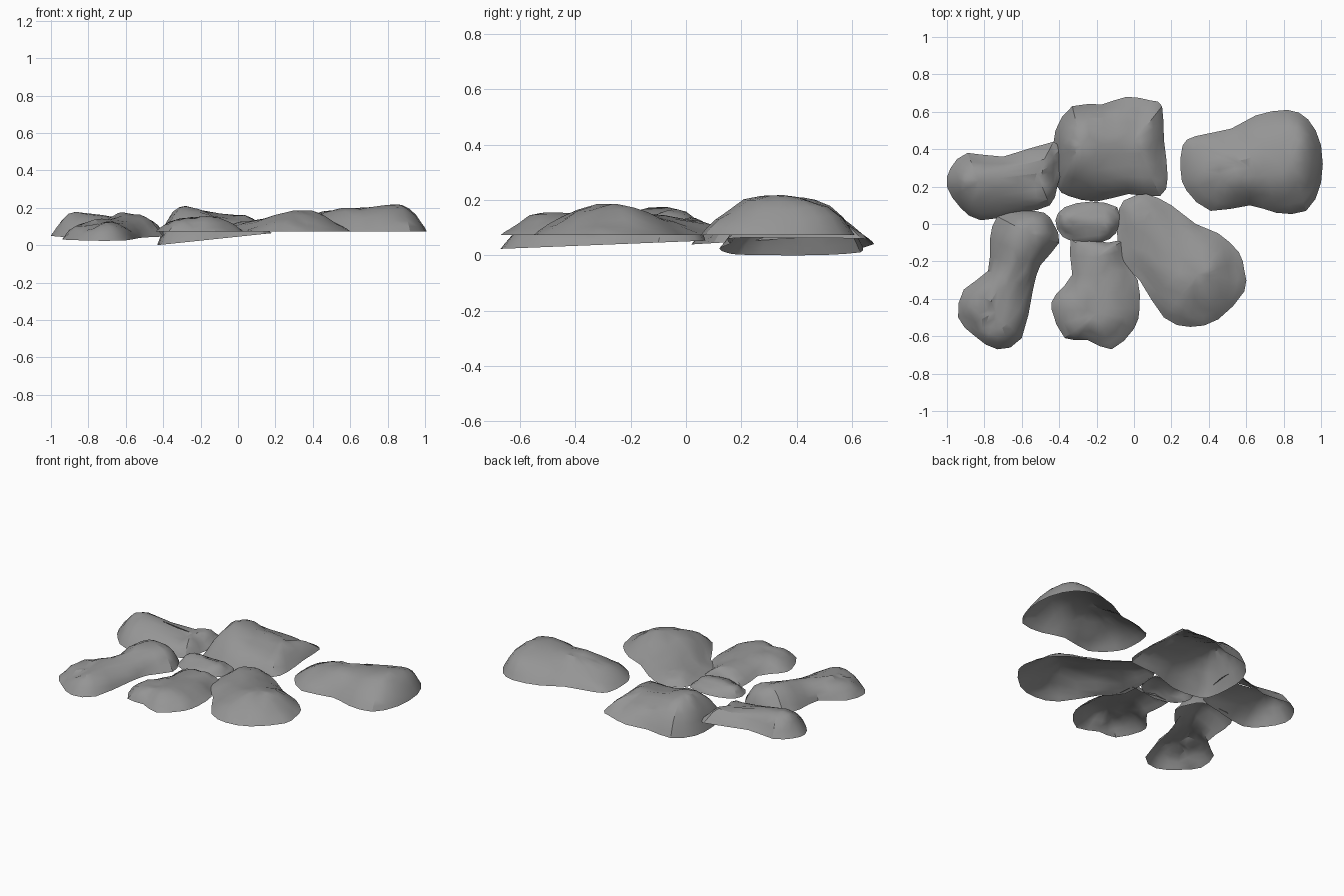
import bpy
import bmesh
import math
from mathutils import Vector, noise

default_cube = bpy.data.objects.get("Cube")
if default_cube:
    bpy.data.objects.remove(default_cube)

# One flat grey for every stone
stone_grey = bpy.data.materials.new("stone grey")
stone_grey.use_nodes = True
grey = (0.3, 0.3, 0.3, 1)
stone_grey.diffuse_color = grey
stone_grey.node_tree.nodes["Principled BSDF"].inputs["Base Color"].default_value = grey


def smooth_outline(points, steps=2):
    """Closed curve through the outline points."""
    result = []
    count = len(points)
    for i in range(count):
        before, start, end, after = (Vector(points[(i + k) % count]) for k in (-1, 0, 1, 2))
        for s in range(steps):
            u = s / steps
            result.append(start + 0.5 * u * (end - before
                          + u * (2 * before - 5 * start + 4 * end - after
                                 + u * (3 * (start - end) + after - before))))
    return result


def place_on_ridge(point, ridge_start, ridge_end):
    """How far along the ridge the closest place to a point lies."""
    along = ridge_end - ridge_start
    amount = (point - ridge_start).dot(along) / along.length_squared
    return min(1, max(0, amount))


def stone(name, outline, ridge, heights, rim, steep=2.4, rough=0.014):
    """Open-bottomed shell: rings drawn from a flat rim up to a ridge line."""
    ridge_start, ridge_end = (Vector(p) for p in ridge)
    curve = smooth_outline(outline)
    bm = bmesh.new()
    loops = []
    # each ring is a share of the way from the ridge out to the rim
    for t in (1, 0.93, 0.82, 0.66, 0.45, 0.22, 0):
        loop = []
        for edge_point in curve:
            amount = place_on_ridge(edge_point, ridge_start, ridge_end)
            if t == 0:
                # both flanks share the same few crest points
                amount = round(amount * 3) / 3
            flat = ridge_start.lerp(ridge_end, amount).lerp(edge_point, t)
            z = rim(flat.x, flat.y)
            peak = heights[0] + (heights[1] - heights[0]) * amount
            z += (peak - z) * (1 - t ** steep)
            # chipped facets fade out at the rim
            spot = Vector((flat.x, flat.y, z)) * 6
            bump = noise.noise(spot) - abs(noise.noise(spot * 1.7)) + 0.2
            z += rough * bump * min(1, 5 * (1 - t)) * 1.5
            loop.append(bm.verts.new((flat.x, flat.y, z)))
        loops.append(loop)
    count = len(curve)
    for lower, upper in zip(loops, loops[1:]):
        for i in range(count):
            j = (i + 1) % count
            bm.faces.new((lower[j], lower[i], upper[i], upper[j]))
    bmesh.ops.remove_doubles(bm, verts=bm.verts, dist=0.002)
    bmesh.ops.triangulate(bm, faces=bm.faces)
    bmesh.ops.recalc_face_normals(bm, faces=bm.faces)
    # the visible crown must face upward
    if sum(f.normal.z * f.calc_area() for f in bm.faces) < 0:
        bmesh.ops.reverse_faces(bm, faces=bm.faces)
    mesh = bpy.data.meshes.new(name)
    bm.to_mesh(mesh)
    bm.free()
    mesh.materials.append(stone_grey)
    obj = bpy.data.objects.new(name, mesh)
    bpy.context.collection.objects.link(obj)
    bpy.ops.object.select_all(action='DESELECT')
    obj.select_set(True)
    bpy.context.view_layer.objects.active = obj
    bpy.ops.object.shade_smooth_by_angle(angle=math.radians(30))


def level(x, y):
    return 0.073


# Large lone stone on the left
stone("left_stone",
      [(.25, .28), (.26, .42), (.33, .47), (.52, .51), (.65, .58), (.82, .61), (.93, .56),
       (1, .42), (1, .22), (.92, .07), (.76, .06), (.62, .1), (.41, .07), (.28, .18)],
      [(.62, .3), (.84, .35)], (.192, .232), level, steep=2.3)

# Broad stone at the front
stone("front_left_stone",
      [(-.08, .08), (-.02, .14), (.07, .16), (.2, .1), (.33, 0), (.45, -.05), (.56, -.15),
       (.59, -.25), (.59, -.36), (.45, -.51), (.3, -.55), (.16, -.5), (.03, -.3), (-.08, -.18)],
      [(.06, .02), (.34, -.27)], (.132, .182), level, steep=2)

# Stone at the front centre
stone("front_stone",
      [(-.34, -.08), (-.14, -.1), (-.06, -.09), (-.05, -.2), (.02, -.3), (.03, -.45),
       (0, -.56), (-.12, -.67), (-.25, -.62), (-.37, -.61), (-.44, -.46), (-.42, -.38),
       (-.33, -.27)],
      [(-.2, -.18), (-.2, -.48)], (.125, .156), level)

# Pebble in the middle
stone("middle_pebble",
      [(-.42, .02), (-.37, .09), (-.23, .12), (-.09, .09), (-.08, -.01), (-.13, -.08),
       (-.25, -.11), (-.38, -.07)],
      [(-.33, .01), (-.16, .02)], (.125, .125), level)

# Long stone at the front, higher at its inner end
stone("front_right_stone",
      [(-.73, .04), (-.6, .07), (-.48, .06), (-.43, 0), (-.4, -.1), (-.5, -.22), (-.54, -.35),
       (-.6, -.61), (-.73, -.67), (-.85, -.6), (-.94, -.5), (-.91, -.35), (-.78, -.25),
       (-.77, -.08)],
      [(-.56, -.05), (-.74, -.47)], (.175, .12),
      lambda x, y: 0.05 + 0.04 * y, rough=.02)

# Long stone on the right
stone("right_stone",
      [(-1, .2), (-.98, .3), (-.89, .38), (-.7, .36), (-.43, .44), (-.38, .35), (-.41, .2),
       (-.45, .1), (-.6, .06), (-.82, .02), (-.93, .09)],
      [(-.83, .23), (-.52, .27)], (.174, .13),
      lambda x, y: 0.038 + 0.06 * y, rough=.02)

# Blocky stone at the back, leaning down to the left
stone("back_stone",
      [(-.43, .35), (-.42, .5), (-.33, .63), (-.17, .64), (-.04, .68), (.09, .66), (.15, .63),
       (.16, .45), (.18, .25), (.14, .15), (-.03, .16), (-.2, .12), (-.35, .15), (-.41, .2)],
      [(-.28, .42), (.0, .44)], (.196, .15),
      lambda x, y: max(0, 0.105 * (x + 0.43)), steep=2.6, rough=.016)
